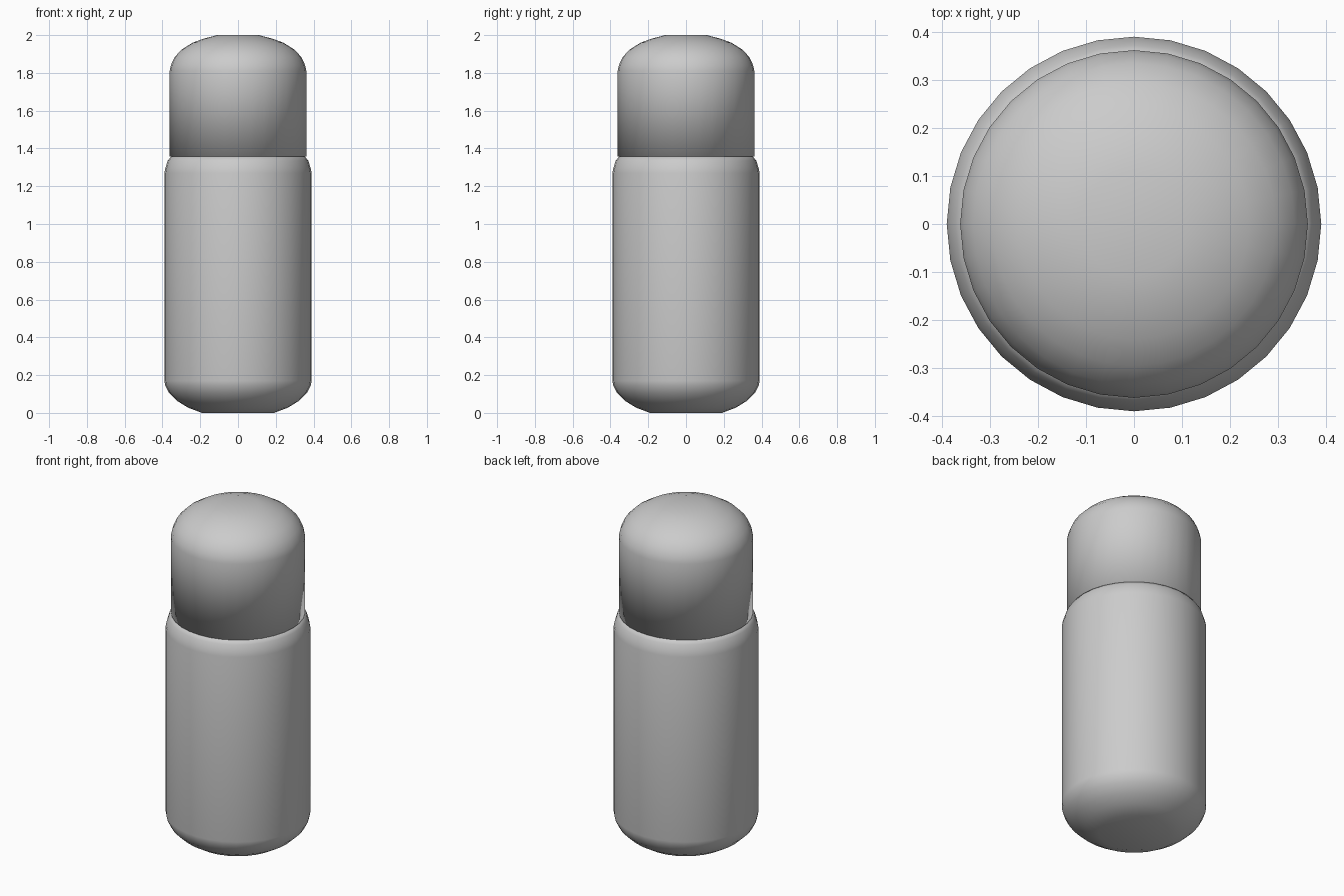
import bpy, bmesh
from math import cos, sin, tau

cube = bpy.data.objects.get("Cube")
if cube:
    bpy.data.objects.remove(cube, do_unlink=True)

SIDES = 32

grey = bpy.data.materials.new("plain grey")
grey.use_nodes = True
colour = (0.6, 0.6, 0.6, 1)
grey.diffuse_color = colour
grey.node_tree.nodes["Principled BSDF"].inputs["Base Color"].default_value = colour


def turned(name, profile):
    """Closed solid of revolution from (radius, height) points, bottom to top."""
    bm = bmesh.new()
    rings = [[bm.verts.new((r * cos(tau * i / SIDES), r * sin(tau * i / SIDES), z))
              for i in range(SIDES)] for r, z in profile]
    for low, high in zip(rings, rings[1:]):
        for i in range(SIDES):
            j = (i + 1) % SIDES
            bm.faces.new((low[i], low[j], high[j], high[i]))
    bm.faces.new(rings[0][::-1])
    bm.faces.new(rings[-1])
    for face in bm.faces:
        face.smooth = True
    mesh = bpy.data.meshes.new(name)
    bm.to_mesh(mesh)
    bm.free()
    mesh.materials.append(grey)
    obj = bpy.data.objects.new(name, mesh)
    bpy.context.collection.objects.link(obj)
    return obj


# Bottle body with rounded base and narrow shoulder
turned("bottle_body", [(0.19, 0), (0.265, 0.028), (0.32, 0.062), (0.365, 0.105),
                       (0.385, 0.145), (0.39, 0.17), (0.39, 1.27), (0.385, 1.295),
                       (0.372, 1.335), (0.355, 1.357), (0.32, 1.36)])

# Domed cap, smooth across its lower rim
turned("cap", [(0.362, 1.358), (0.362, 1.81), (0.355, 1.842), (0.335, 1.885),
               (0.295, 1.926), (0.24, 1.96), (0.18, 1.982), (0.11, 2)])
